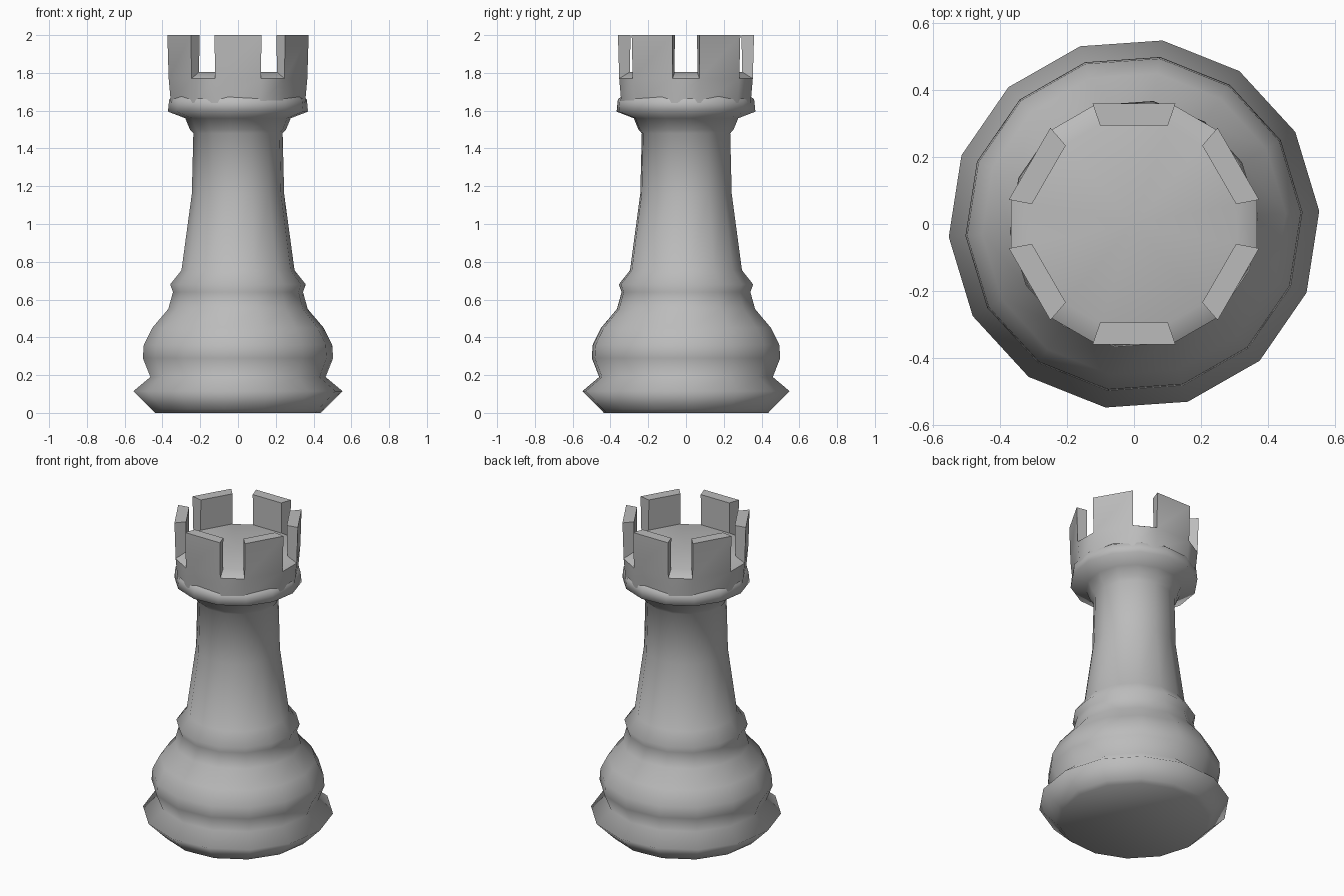
import bpy, bmesh
from math import sin, cos, radians, pi

cube = bpy.data.objects.get("Cube")
if cube:
    bpy.data.objects.remove(cube, do_unlink=True)

# Single grey finish
GREY = (0.5, 0.5, 0.5, 1)
mat = bpy.data.materials.new("plain grey")
mat.use_nodes = True
mat.diffuse_color = GREY
bsdf = mat.node_tree.nodes["Principled BSDF"]
bsdf.inputs["Base Color"].default_value = GREY
bsdf.inputs["Roughness"].default_value = 0.7


def ring(bm, angles, r, z):
    return [bm.verts.new((r * cos(a), r * sin(a), z)) for a in angles]


def bridge(bm, low, high):
    n = len(low)
    for i in range(n):
        j = (i + 1) % n
        bm.faces.new((low[i], low[j], high[j], high[i]))


def finish(bm, name, sharp_angle):
    bmesh.ops.recalc_face_normals(bm, faces=bm.faces)
    mesh = bpy.data.meshes.new(name)
    bm.to_mesh(mesh)
    bm.free()
    mesh.materials.append(mat)
    obj = bpy.data.objects.new(name, mesh)
    bpy.context.collection.objects.link(obj)
    bpy.ops.object.select_all(action='DESELECT')
    obj.select_set(True)
    bpy.context.view_layer.objects.active = obj
    bpy.ops.object.shade_smooth_by_angle(angle=radians(sharp_angle))
    return obj


# Turned body: foot, bulge, collar, shaft and flared neck
PROFILE = [(0.44, 0), (0.46, 0.02), (0.555, 0.115), (0.465, 0.19),
           (0.505, 0.29), (0.5, 0.36), (0.455, 0.45), (0.37, 0.55),
           (0.345, 0.64), (0.36, 0.68), (0.3, 0.755), (0.245, 1.16),
           (0.237, 1.48), (0.255, 1.5), (0.28, 1.56), (0.372, 1.595),
           (0.365, 1.66), (0.34, 1.68)]
SIDES = 14
body_angles = [radians(4) + 2 * pi * i / SIDES for i in range(SIDES)]
bm = bmesh.new()
rings = [ring(bm, body_angles, r, z) for r, z in PROFILE]
for low, high in zip(rings, rings[1:]):
    bridge(bm, low, high)
bm.faces.new(rings[0])
finish(bm, "body", 100)

# Crown: wall, sloped ledge and floor, with a merlon raised on every other side
HALF = 19
crown_angles = [radians(30 + 60 * k + s * HALF) for k in range(6) for s in (-1, 1)]
bm = bmesh.new()
foot = ring(bm, crown_angles, 0.362, 1.64)
outer = ring(bm, crown_angles, 0.374, 1.77)
inner = ring(bm, crown_angles, 0.314, 1.805)
top_out = ring(bm, crown_angles, 0.381, 2)
top_in = ring(bm, crown_angles, 0.311, 2)
bridge(bm, foot, outer)
for i in range(len(outer)):
    j = (i + 1) % len(outer)
    if i % 2:
        # Gap between merlons
        bm.faces.new((outer[i], outer[j], inner[j], inner[i]))
    else:
        # Merlon block
        bm.faces.new((outer[i], outer[j], top_out[j], top_out[i]))
        bm.faces.new((inner[j], inner[i], top_in[i], top_in[j]))
        bm.faces.new((top_out[i], top_out[j], top_in[j], top_in[i]))
        for k in (i, j):
            bm.faces.new((outer[k], top_out[k], top_in[k], inner[k]))
# Slightly dished floor
centre = bm.verts.new((0, 0, 1.79))
for i in range(len(inner)):
    bm.faces.new((inner[i], inner[(i + 1) % len(inner)], centre))
finish(bm, "crown", 50)
